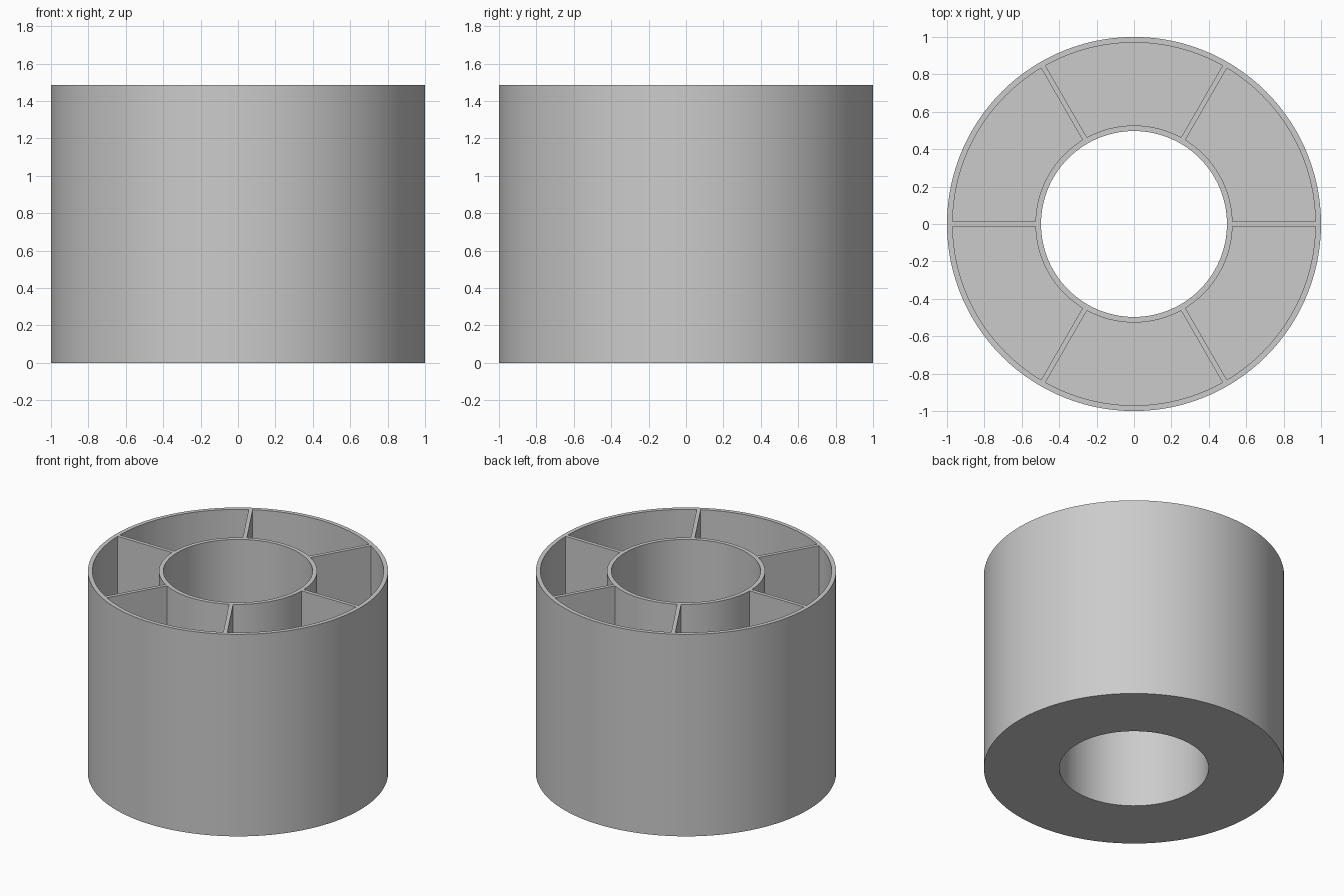
import bpy
import bmesh
import math

cube = bpy.data.objects.get("Cube")
if cube:
    bpy.data.objects.remove(cube, do_unlink=True)

HEIGHT, FLOOR = 1.485, 0.03
OUTER, INNER, WALL = 1.0, 0.497, 0.03
HALF_RIB = 0.0135
POCKETS, SEGMENTS = 6, 120

grey = bpy.data.materials.new("plain grey")
grey.use_nodes = True
colour = (0.6, 0.6, 0.6, 1)
grey.diffuse_color = colour
grey.node_tree.nodes["Principled BSDF"].inputs["Base Color"].default_value = colour


def make_object(name, bm):
    bmesh.ops.recalc_face_normals(bm, faces=bm.faces)
    mesh = bpy.data.meshes.new(name)
    bm.to_mesh(mesh)
    bm.free()
    mesh.materials.append(grey)
    obj = bpy.data.objects.new(name, mesh)
    bpy.context.collection.objects.link(obj)
    return obj


def thick_ring(name):
    """Rectangular section turned round z."""
    bm = bmesh.new()
    section = [(INNER, 0), (OUTER, 0), (OUTER, HEIGHT), (INNER, HEIGHT)]
    rings = []
    for i in range(SEGMENTS):
        a = math.tau * i / SEGMENTS
        rings.append([bm.verts.new((r * math.cos(a), r * math.sin(a), z)) for r, z in section])
    for i, ring in enumerate(rings):
        after = rings[(i + 1) % SEGMENTS]
        for j in range(4):
            k = (j + 1) % 4
            bm.faces.new((ring[j], after[j], after[k], ring[k]))
    return make_object(name, bm)


def pocket_cutters(name):
    """Six sector prisms, held apart by ribs of even thickness."""
    bm = bmesh.new()
    span = math.tau / POCKETS
    steps = SEGMENTS // POCKETS

    def arc(radius, start):
        inset = math.asin(HALF_RIB / radius)
        angles = [inset] + [span * i / steps for i in range(1, steps)] + [span - inset]
        return [(radius * math.cos(start + a), radius * math.sin(start + a)) for a in angles]

    for p in range(POCKETS):
        outline = arc(OUTER - WALL, p * span) + arc(INNER + WALL, p * span)[::-1]
        face = bm.faces.new([bm.verts.new((x, y, FLOOR)) for x, y in outline])
        grown = bmesh.ops.extrude_face_region(bm, geom=[face], use_keep_orig=True)
        top = [v for v in grown["geom"] if isinstance(v, bmesh.types.BMVert)]
        bmesh.ops.translate(bm, verts=top, vec=(0, 0, HEIGHT))
    return make_object(name, bm)


# Ring body with six open pockets, leaving walls, ribs and floor
body = thick_ring("divided_ring_container")
cutter = pocket_cutters("pocket_cutters")
cutter.hide_render = True
cut = body.modifiers.new("Pockets", "BOOLEAN")
cut.operation = "DIFFERENCE"
cut.solver = "EXACT"
cut.object = cutter

# Bake the cut and drop the helper
bpy.context.view_layer.update()
evaluated = body.evaluated_get(bpy.context.evaluated_depsgraph_get())
finished = bpy.data.meshes.new_from_object(evaluated)
body.modifiers.clear()
body.data = finished
bpy.data.objects.remove(cutter, do_unlink=True)

# Smooth curved walls with crisp rims
bpy.ops.object.select_all(action="DESELECT")
body.select_set(True)
bpy.context.view_layer.objects.active = body
bpy.ops.object.shade_smooth_by_angle(angle=math.radians(30))
